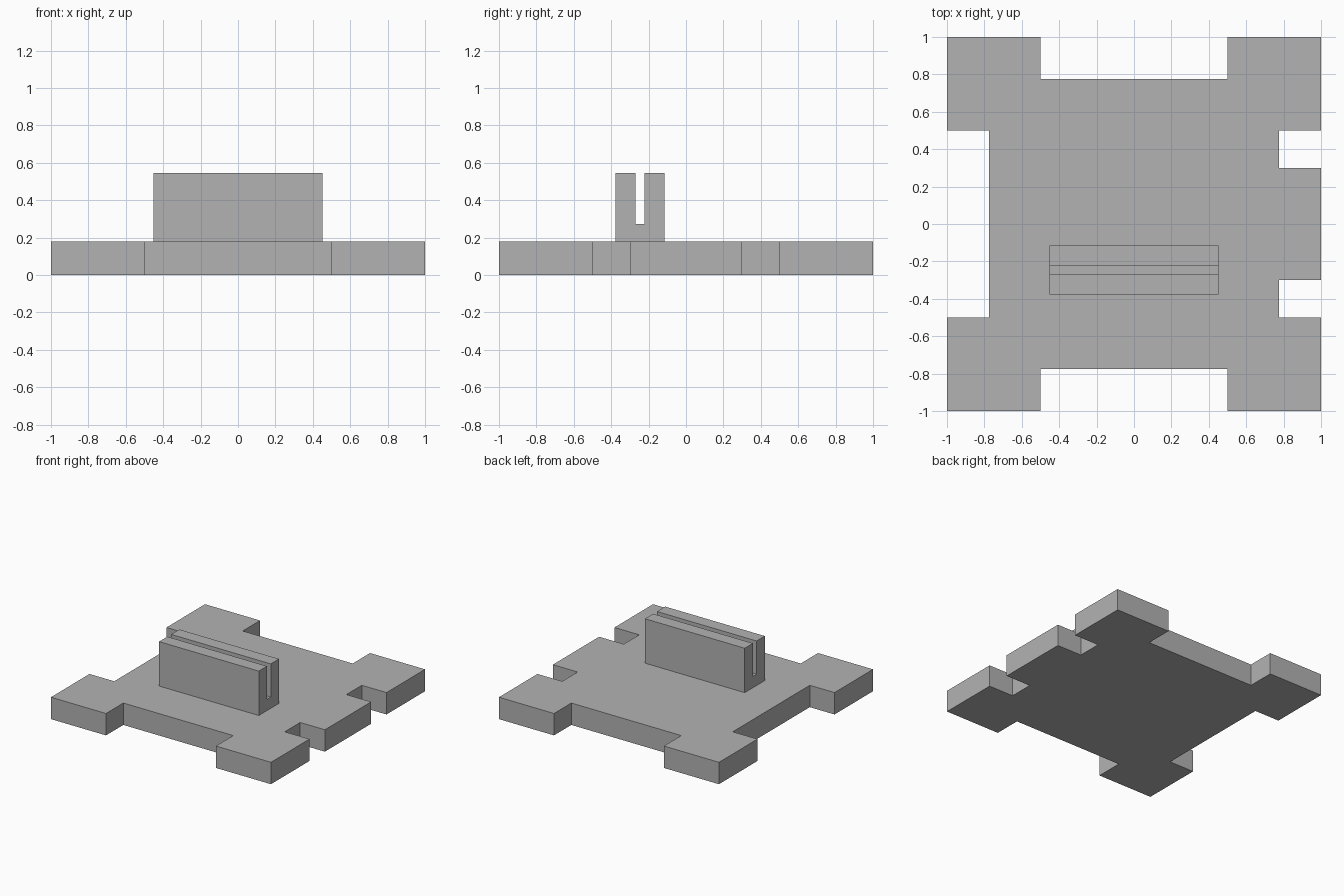
import bpy
import bmesh
from mathutils import Vector

cube = bpy.data.objects.get("Cube")
if cube:
    bpy.data.objects.remove(cube, do_unlink=True)

# Single flat grey
grey = bpy.data.materials.new("plain_grey")
grey.use_nodes = True
colour = (0.45, 0.45, 0.45, 1)
grey.diffuse_color = colour
grey.node_tree.nodes["Principled BSDF"].inputs["Base Color"].default_value = colour


def extrude_outline(name, points, direction):
    """Make a solid by extruding a closed flat outline along a direction."""
    bm = bmesh.new()
    face = bm.faces.new([bm.verts.new(p) for p in points])
    result = bmesh.ops.extrude_face_region(bm, geom=[face], use_keep_orig=True)
    moved = [v for v in result["geom"] if isinstance(v, bmesh.types.BMVert)]
    bmesh.ops.translate(bm, verts=moved, vec=Vector(direction))
    bmesh.ops.recalc_face_normals(bm, faces=bm.faces)
    mesh = bpy.data.meshes.new(name)
    bm.to_mesh(mesh)
    bm.free()
    mesh.materials.append(grey)
    obj = bpy.data.objects.new(name, mesh)
    bpy.context.collection.objects.link(obj)
    return obj


# Base plate: square corner feet, recessed edges, a middle tab on the left side
edge, inset, foot, tab = 1.0, 0.775, 0.5, 0.3
base_height = 0.18

front_half = [(-inset, -foot), (-edge, -foot), (-edge, -edge), (-foot, -edge),
              (-foot, -inset), (foot, -inset), (foot, -edge), (edge, -edge),
              (edge, -foot), (inset, -foot), (inset, -tab), (edge, -tab)]
back_half = [(x, -y) for x, y in reversed(front_half)]
extrude_outline("base_plate", [(x, y, 0) for x, y in front_half + back_half],
                (0, 0, base_height))

# Slotted holder: U-shaped profile swept across the plate
half_length, centre_y = 0.453, -0.246
half_depth, half_slot = 0.131, 0.0245
top, slot_floor = 0.545, 0.272

half_profile = [(-half_depth, base_height), (-half_depth, top),
                (-half_slot, top), (-half_slot, slot_floor)]
profile = half_profile + [(-y, z) for y, z in reversed(half_profile)]
extrude_outline("slotted_holder",
                [(-half_length, centre_y + y, z) for y, z in profile],
                (2 * half_length, 0, 0))
